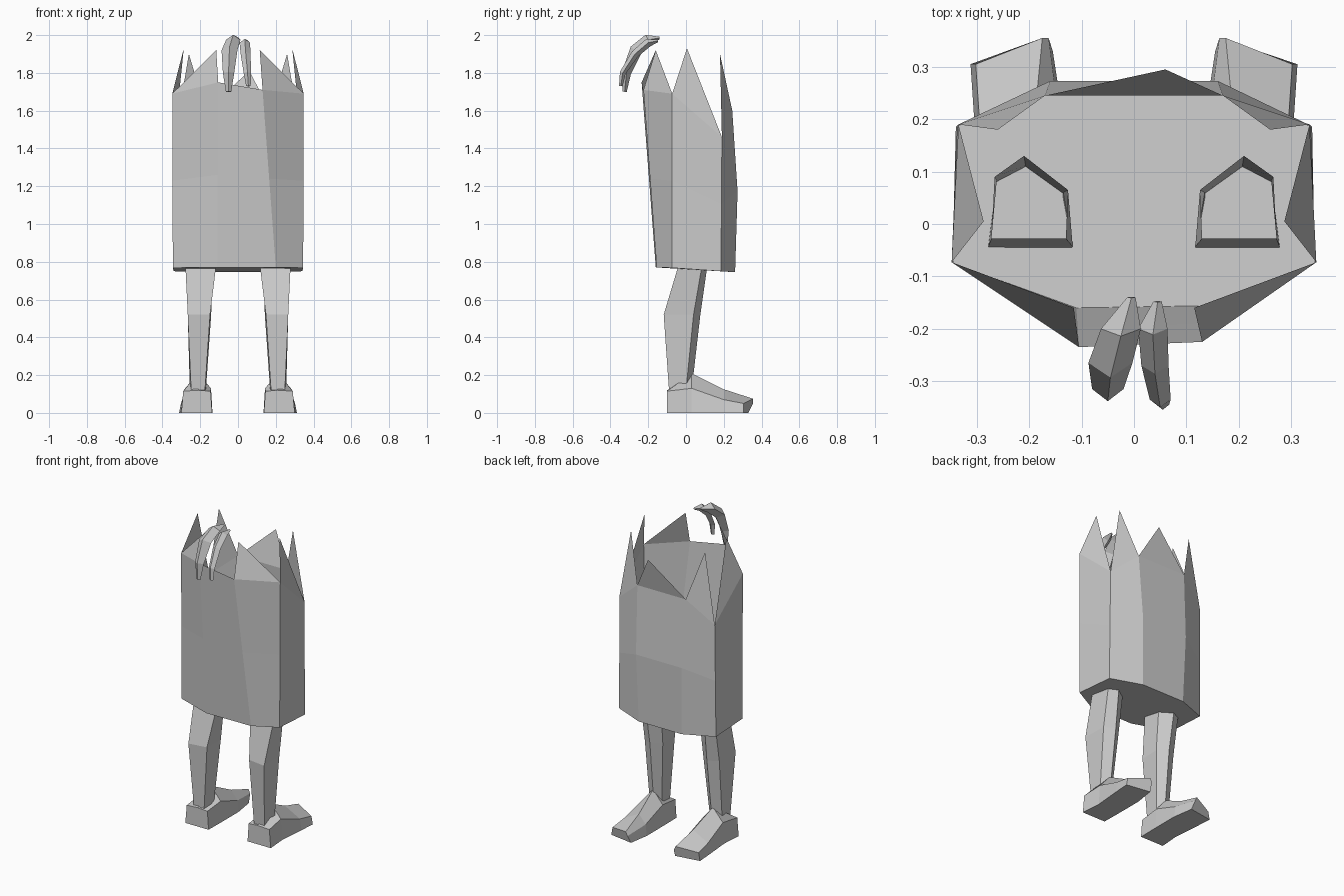
import bpy
import bmesh
from mathutils import Vector

cube = bpy.data.objects.get("Cube")
if cube:
    bpy.data.objects.remove(cube, do_unlink=True)

grey = bpy.data.materials.new("plain grey")
grey.use_nodes = True
grey.diffuse_color = (0.6, 0.6, 0.6, 1)
grey.node_tree.nodes["Principled BSDF"].inputs["Base Color"].default_value = (0.6, 0.6, 0.6, 1)


def finish(name, bm):
    bmesh.ops.recalc_face_normals(bm, faces=bm.faces[:])
    mesh = bpy.data.meshes.new(name)
    bm.to_mesh(mesh)
    bm.free()
    mesh.materials.append(grey)
    obj = bpy.data.objects.new(name, mesh)
    bpy.context.collection.objects.link(obj)
    return obj


def loft(name, rings, cap_start=True, cap_end=True):
    """Skin a list of equal rings of points."""
    bm = bmesh.new()
    loops = [[bm.verts.new(p) for p in ring] for ring in rings]
    for a, b in zip(loops, loops[1:]):
        for i in range(len(a)):
            j = (i + 1) % len(a)
            bm.faces.new((a[i], a[j], b[j], b[i]))
    if cap_start:
        bm.faces.new(loops[0])
    if cap_end:
        bm.faces.new(loops[-1])
    return finish(name, bm)


# Body: open shell with eight corners, each a bottom and a rim point
corners = [
    ((-.11, -.16, .77), (-.105, -.235, 1.75)),
    ((.20, -.155, .77), (.13, -.225, 1.71)),
    ((.345, -.075, .768), (.348, -.073, 1.69)),
    ((.34, .185, .75), (.335, .19, 1.46)),
    ((.15, .26, .745), (.17, .245, 1.60)),
    ((-.15, .26, .745), (-.17, .245, 1.60)),
    ((-.34, .185, .75), (-.335, .19, 1.46)),
    ((-.345, -.075, .768), (-.348, -.073, 1.69)),
]
# Torn spikes, keyed by the wall they rise from
spikes = {
    1: (.115, -.16, 1.92), 2: (.287, .005, 1.93), 3: (.26, .18, 1.9),
    4: (.06, .295, 1.81), 5: (-.26, .18, 1.9), 6: (-.287, .005, 1.93),
    7: (-.115, -.16, 1.92),
}
bm = bmesh.new()
columns = []
for i, (low, high) in enumerate(corners):
    mid = Vector(low).lerp(Vector(high), 0.5)
    if i in (4, 5):
        mid.y = .273
    columns.append([bm.verts.new(p) for p in (low, mid, high)])
for i, a in enumerate(columns):
    b = columns[(i + 1) % len(columns)]
    for k in range(2):
        bm.faces.new((a[k], b[k], b[k + 1], a[k + 1]))
    if i in spikes:
        bm.faces.new((a[2], b[2], bm.verts.new(spikes[i])))
bm.faces.new([c[0] for c in columns])
finish("torn_body", bm)

# Legs: open five-sided tubes that reach just above the body floor
leg_rings = [
    (.83, [(.13, -.028), (.272, -.028), (.266, .09), (.21, .13), (.126, .065)]),
    (.77, [(.117, -.043), (.278, -.043), (.262, .083), (.207, .112), (.135, .06)]),
    (.52, [(.148, -.1), (.266, -.118), (.262, .04), (.2, .076), (.142, .03)]),
    (.12, [(.175, -.09), (.248, -.09), (.255, 0), (.205, .03), (.17, 0)]),
]
# Feet: sections of y, inner x, outer x, ridge x, side height, ridge height
foot_sections = [
    (-.1, .137, .3, .21, .115, .12),
    (.03, .135, .29, .21, .13, .21),
    (.2, .135, .305, .19, .07, .125),
    (.33, .155, .312, .175, .05, .075),
]
for side, s in (("left", 1), ("right", -1)):
    loft(side + "_leg", [[(s * x, y, z) for x, y in ring] for z, ring in leg_rings],
         cap_start=False)
    rings = []
    for n, (y, xi, xo, xr, zs, zr) in enumerate(foot_sections):
        skew = .025 if n == 3 else 0
        rings.append([(s * xi, y, 0), (s * xo, y - skew, 0),
                      (s * (xo - .01), y - skew, zs),
                      (s * xr, y + skew, zr), (s * (xi + .008), y + skew, zs)])
    loft(side + "_foot", rings)


# Drooping tufts: diamond tubes along a bent path
def tuft(name, path):
    rings = []
    for i, (x, y, z, r) in enumerate(path):
        a, b = path[max(i - 1, 0)], path[min(i + 1, len(path) - 1)]
        t = Vector((0, b[1] - a[1], b[2] - a[2])).normalized()
        across, up = Vector((r, 0, 0)), Vector((0, -t.z, t.y)) * r * .8
        c = Vector((x, y, z))
        rings.append([c + across, c + up, c - across, c - up])
    loft(name, rings)


tuft("large_tuft", [(-.005, -.14, 1.985, .008), (-.025, -.2, 1.975, .038),
                    (-.045, -.265, 1.92, .042), (-.05, -.315, 1.8, .03),
                    (-.05, -.325, 1.70, .014)])
tuft("small_tuft", [(.045, -.148, 1.97, .008), (.036, -.2, 1.96, .028),
                    (.04, -.27, 1.9, .026), (.05, -.335, 1.8, .02),
                    (.055, -.345, 1.73, .012)])
